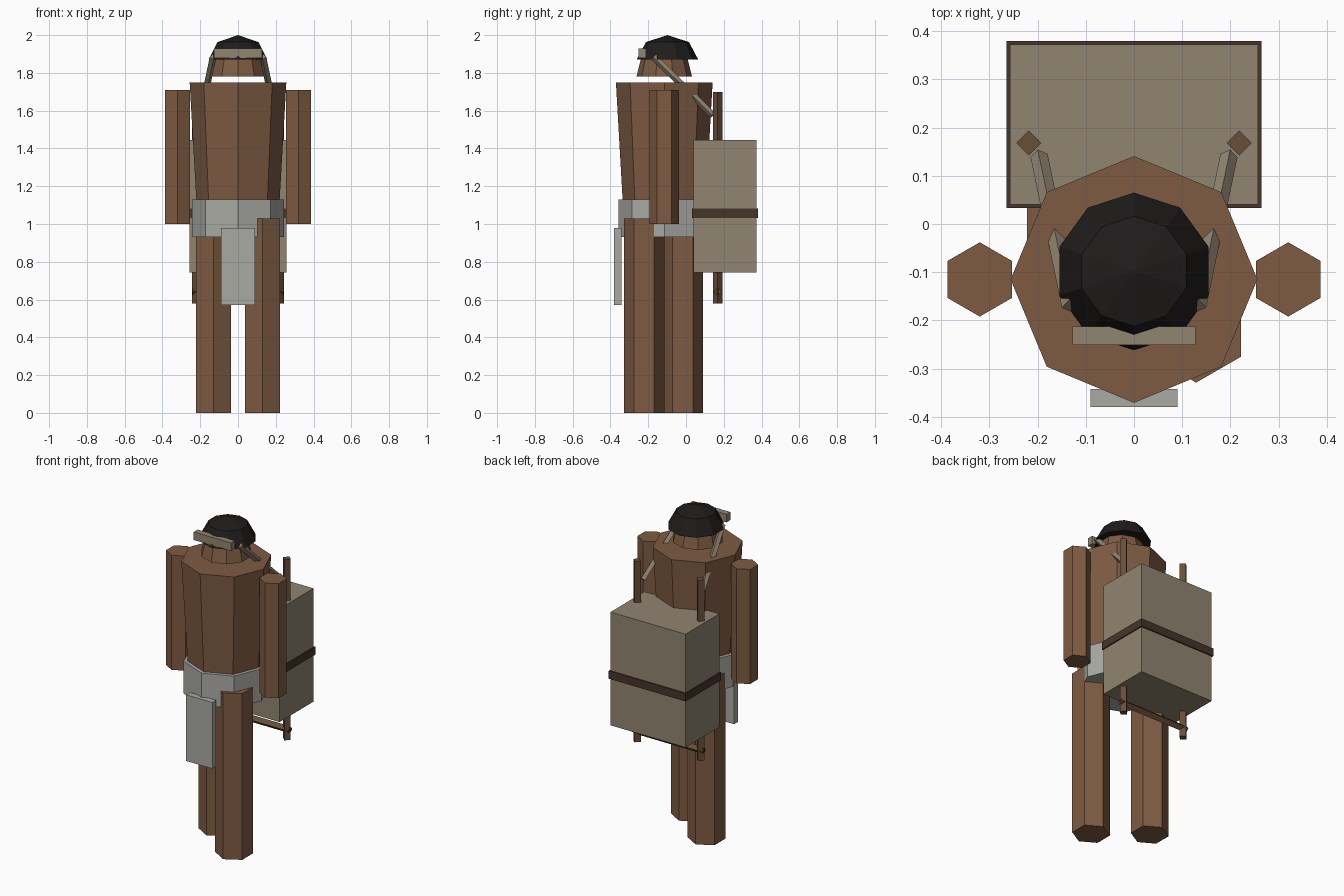
import bpy, bmesh
from math import pi, sin, cos
from mathutils import Vector

if "Cube" in bpy.data.objects:
    bpy.data.objects.remove(bpy.data.objects["Cube"])


def material(name, rgb):
    m = bpy.data.materials.new(name)
    m.diffuse_color = (*rgb, 1)
    m.use_nodes = True
    m.node_tree.nodes["Principled BSDF"].inputs["Base Color"].default_value = m.diffuse_color
    return m


SKIN = material("skin", (0.21, 0.105, 0.055))
HAIR = material("hair", (0.014, 0.012, 0.011))
CLOTH = material("cloth", (0.40, 0.40, 0.37))
WOVEN = material("woven", (0.28, 0.235, 0.165))
WOOD = material("wood", (0.14, 0.075, 0.04))
DARK = material("dark_band", (0.06, 0.036, 0.023))


def finish(name, bm, mat):
    bmesh.ops.recalc_face_normals(bm, faces=bm.faces)
    me = bpy.data.meshes.new(name)
    bm.to_mesh(me)
    bm.free()
    me.materials.append(mat)
    ob = bpy.data.objects.new(name, me)
    bpy.context.collection.objects.link(ob)
    return ob


def loft(name, mat, n, rings, centre=(0, 0)):
    """Stack of n-sided rings (z, radius) with a corner facing the back; radius 0 makes a tip."""
    bm = bmesh.new()
    loops = []
    for z, r in rings:
        count = n if r else 1
        loops.append([bm.verts.new((centre[0] + r * cos(pi / 2 + 2 * pi * k / n),
                                    centre[1] + r * sin(pi / 2 + 2 * pi * k / n), z))
                      for k in range(count)])
    for a, b in zip(loops, loops[1:]):
        for k in range(n):
            j = (k + 1) % n
            bm.faces.new([a[k], a[j], b[0]] if len(b) == 1 else [a[k], a[j], b[j], b[k]])
    for end in (loops[0], loops[-1]):
        if len(end) > 1:
            bm.faces.new(end)
    return finish(name, bm, mat)


def rod(name, mat, start, end, r):
    """Four-sided rod between two points."""
    d = Vector(end) - Vector(start)
    ob = loft(name, mat, 4, [(0, r), (d.length, r)])
    m = d.to_track_quat('Z', 'Y').to_matrix().to_4x4()
    m.translation = start
    ob.data.transform(m)
    return ob


def box(name, mat, lo, hi):
    bm = bmesh.new()
    bmesh.ops.create_cube(bm, size=1)
    for v in bm.verts:
        v.co = [(a + b) / 2 + c * (b - a) for a, b, c in zip(lo, hi, v.co)]
    return finish(name, bm, mat)


# Body
Y = -0.115
loft("torso", SKIN, 8, [(1.03, 0.215), (1.75, 0.256)], (0, Y))
loft("head", SKIN, 10, [(1.78, 0.147), (1.93, 0.11)], (0, Y))
loft("hair", HAIR, 10, [(1.87, 0.163), (1.963, 0.114), (2.0, 0)], (0, -0.098))
loft("left_leg", SKIN, 6, [(0, 0.107), (1.03, 0.107)], (-0.129, -0.017))
loft("right_leg", SKIN, 6, [(0, 0.107), (1.03, 0.107)], (0.129, -0.222))

# Loincloth
loft("loincloth_wrap", CLOTH, 8, [(0.93, 0.243), (1.13, 0.243)], (0, Y))
box("loincloth_flap", CLOTH, (-0.09, -0.38, 0.57), (0.09, -0.342, 0.98))

# Basket and head strap
box("basket", WOVEN, (-0.257, 0.04, 0.743), (0.257, 0.372, 1.445))
box("basket_band", DARK, (-0.264, 0.033, 1.033), (0.264, 0.38, 1.082))
box("forehead_band", WOVEN, (-0.128, -0.251, 1.88), (0.128, -0.213, 1.93))
rod("frame_crossbar", WOOD, (-0.24, 0.168, 0.642), (0.24, 0.168, 0.642), 0.022)

# Mirrored pairs
for side, s in (("left", -1), ("right", 1)):
    loft(side + "_arm", SKIN, 6, [(1.0, 0.077), (1.71, 0.077)], (s * 0.32, Y))
    loft(side + "_frame_pole", WOOD, 4, [(0.58, 0.026), (1.70, 0.026)], (s * 0.218, 0.168))
    rod(side + "_strap", WOVEN, (s * 0.132, -0.17, 1.885), (s * 0.197, 0.142, 1.575), 0.018)
